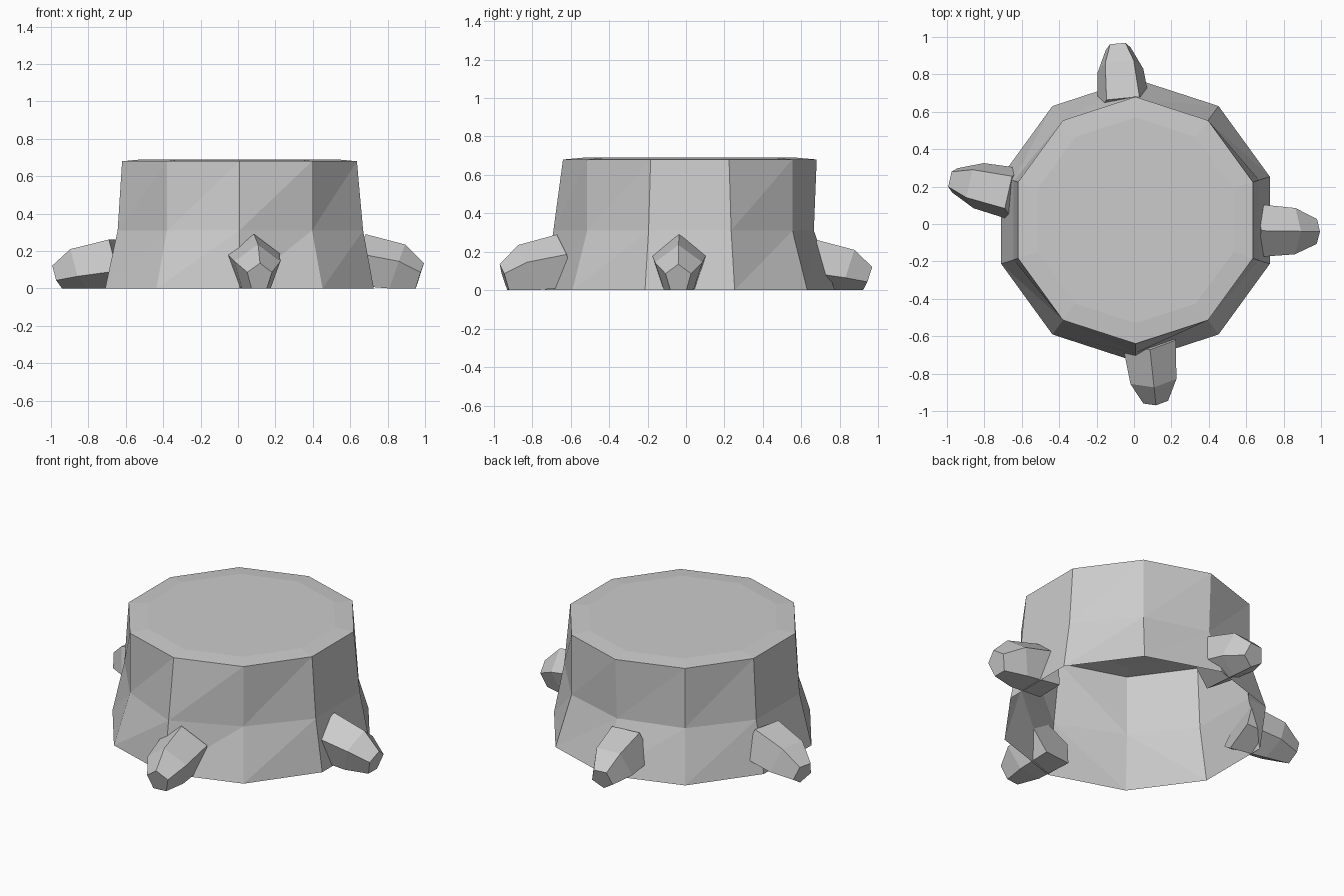
import bpy
import bmesh
from math import sin, cos, pi, radians
from mathutils import Vector

cube = bpy.data.objects.get("Cube")
if cube:
    bpy.data.objects.remove(cube)

grey = bpy.data.materials.new("plain_grey")
grey.use_nodes = True
grey.diffuse_color = (0.6, 0.6, 0.6, 1)
grey.node_tree.nodes["Principled BSDF"].inputs["Base Color"].default_value = (0.6, 0.6, 0.6, 1)

SIDES = 10


def finish(name, bm):
    mesh = bpy.data.meshes.new(name)
    bm.to_mesh(mesh)
    bm.free()
    mesh.materials.append(grey)
    obj = bpy.data.objects.new(name, mesh)
    bpy.context.collection.objects.link(obj)
    return obj


def stump_ring(bm, radii, z):
    """Ten-sided ring, first corner at the back, running anticlockwise."""
    ring = []
    for i, r in enumerate(radii):
        a = pi / 2 + 2 * pi * i / SIDES
        ring.append(bm.verts.new((0.008 + r * cos(a), 0.02 + r * sin(a), z)))
    return ring


def stump():
    bm = bmesh.new()
    # flared foot, uneven waist, rim and slightly raised cut face; open below
    waist = [0.645, 0.66, 0.685, 0.685, 0.66, 0.71, 0.66, 0.695, 0.695, 0.66]
    rings = [stump_ring(bm, [0.755] * SIDES, 0),
             stump_ring(bm, waist, 0.31),
             stump_ring(bm, [0.66] * SIDES, 0.68),
             stump_ring(bm, [0.55] * SIDES, 0.69)]
    for low, high in zip(rings, rings[1:]):
        for i in range(SIDES):
            j = (i + 1) % SIDES
            bm.faces.new((low[i], low[j], high[j]))
            bm.faces.new((low[i], high[j], high[i]))
    bm.faces.new(rings[-1])
    finish("stump", bm)


def root(name, start, end, roll=0):
    """Tapering five-sided root from the trunk to the ground."""
    bm = bmesh.new()
    start, end = Vector((*start, 0)), Vector((*end, 0))
    out = (end - start).normalized()
    side = Vector((-out.y, out.x, 0))
    rings = []
    # fraction along the root, radius, centre height
    for t, r, height in ((0, 0.15, 0.14), (0.64, 0.13, 0.105), (1, 0.07, 0.065)):
        ring = []
        for i in range(5):
            a = radians(roll) + 2 * pi * i / 5
            rise = r * cos(a)
            p = start.lerp(end, t) + side * r * sin(a) + out * rise * 0.35
            p.z = max(0, height + rise)
            if t == 1 and p.z < 0.03:
                p.z = 0
            ring.append(bm.verts.new(p))
        rings.append(ring)
    for a, b in zip(rings, rings[1:]):
        for i in range(5):
            j = (i + 1) % 5
            bm.faces.new((a[i], a[j], b[j], b[i]))
    bm.faces.new(rings[0])
    bm.faces.new(rings[-1])
    bmesh.ops.recalc_face_normals(bm, faces=bm.faces)
    finish(name, bm)


stump()
root("front_root", (0.08, -0.62), (0.115, -0.945))
root("left_root", (0.63, -0.035), (0.97, -0.04))
root("back_root", (-0.055, 0.63), (-0.085, 0.945), 36)
root("right_root", (-0.63, 0.16), (-0.965, 0.235), 36)
